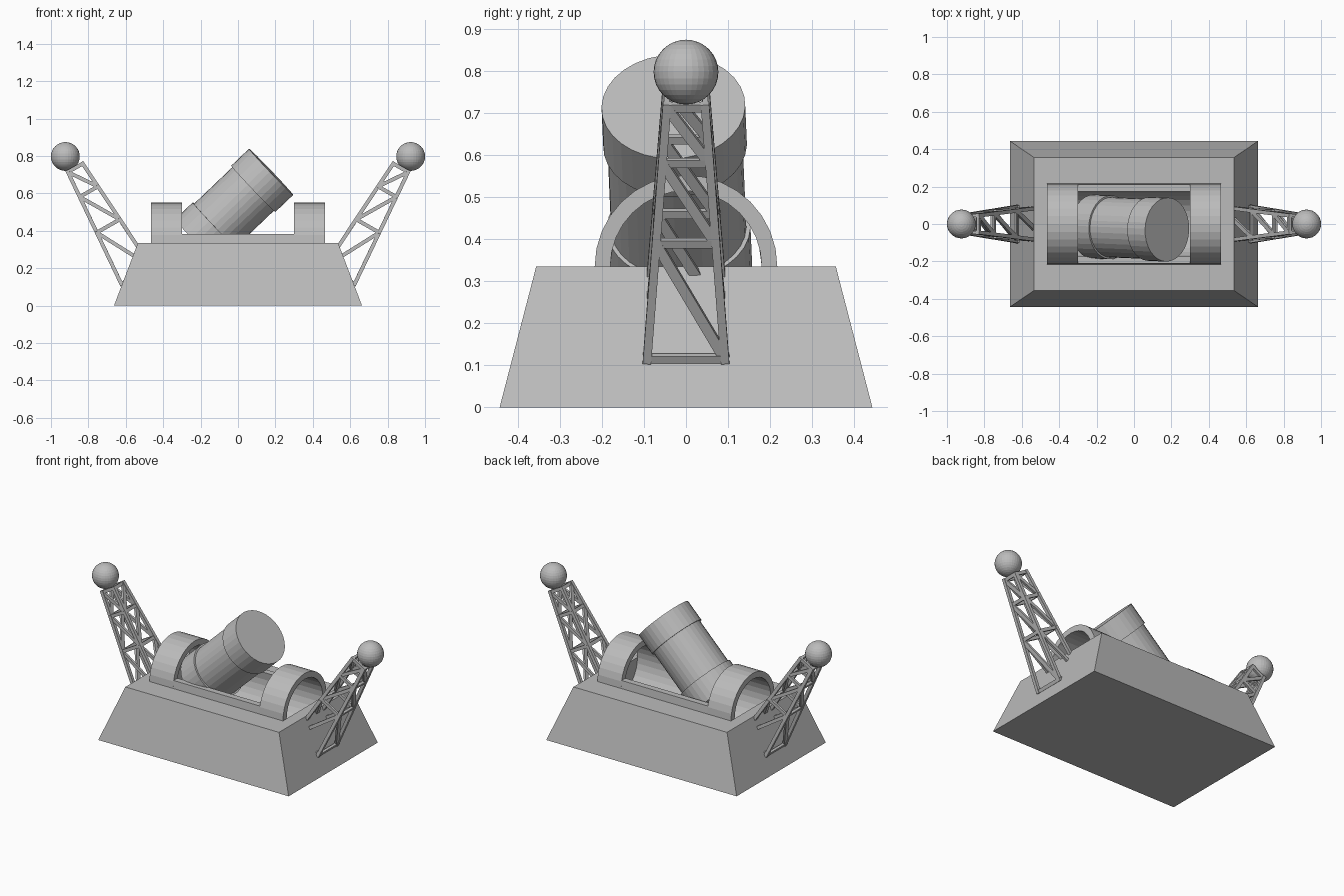
import bpy, bmesh, math
from mathutils import Vector, Matrix

if "Cube" in bpy.data.objects:
    bpy.data.objects.remove(bpy.data.objects["Cube"])

grey = bpy.data.materials.new("stone_grey")
grey.diffuse_color = (0.5, 0.5, 0.5, 1)
grey.use_nodes = True
grey.node_tree.nodes["Principled BSDF"].inputs["Base Color"].default_value = grey.diffuse_color


def finish(name, bm):
    bmesh.ops.recalc_face_normals(bm, faces=bm.faces)
    me = bpy.data.meshes.new(name)
    bm.to_mesh(me)
    bm.free()
    me.materials.append(grey)
    ob = bpy.data.objects.new(name, me)
    bpy.context.collection.objects.link(ob)
    return ob


def extrude_x(name, profile, x0, x1):
    """Extrude a (y, z) outline along x."""
    bm = bmesh.new()
    face = bm.faces.new([bm.verts.new((x0, y, z)) for y, z in profile])
    new = bmesh.ops.extrude_face_region(bm, geom=[face])["geom"]
    verts = [g for g in new if isinstance(g, bmesh.types.BMVert)]
    bmesh.ops.translate(bm, verts=verts, vec=(x1 - x0, 0, 0))
    return finish(name, bm)


def bar(bm, a, b, normal, width, thick):
    """Rectangular strut from a to b; thick is measured along normal."""
    d = b - a
    z = d.normalized()
    x = (normal - normal.dot(z) * z).normalized()
    y = z.cross(x)
    m = Matrix((x, y, z)).transposed().to_4x4()
    m.translation = (a + b) / 2
    bmesh.ops.create_cube(bm, size=1, matrix=m @ Matrix.Diagonal((thick, width, d.length, 1)))


# Sloped base block
DECK = 0.335
bm = bmesh.new()
lo = [bm.verts.new((0.663 * x, 0.443 * y, 0)) for x, y in ((-1, -1), (1, -1), (1, 1), (-1, 1))]
hi = [bm.verts.new((0.535 * x, 0.356 * y, DECK)) for x, y in ((-1, -1), (1, -1), (1, 1), (-1, 1))]
bm.faces.new(lo)
bm.faces.new(hi)
for i in range(4):
    j = (i + 1) % 4
    bm.faces.new((lo[i], lo[j], hi[j], hi[i]))
base = finish("base", bm)

# Round trough sunk in the deck
R_OUT, R_IN, SEG = 0.217, 0.18, 32
circle = [(R_IN * math.cos(2 * math.pi * i / SEG), DECK + R_IN * math.sin(2 * math.pi * i / SEG))
          for i in range(SEG)]
cutter = extrude_x("trough_cutter", circle, -0.464, 0.464)
cutter.hide_render = True
cutter.display_type = 'WIRE'
cut = base.modifiers.new("trough", 'BOOLEAN')
cut.operation = 'DIFFERENCE'
cut.solver = 'EXACT'
cut.object = cutter


def arc(r, a0, a1, n):
    return [(r * math.cos(a0 + (a1 - a0) * i / n), DECK + r * math.sin(a0 + (a1 - a0) * i / n))
            for i in range(n + 1)]


# Arched hoods at both ends, joined by low side rails
hood = arc(R_OUT, 0, math.pi, 16) + arc(R_IN, math.pi, 0, 16)
RAIL = 0.048
rail = arc(R_OUT, 0, math.asin(RAIL / R_OUT), 1) + arc(R_IN, math.asin(RAIL / R_IN), 0, 1)
for side, s in (("left", -1), ("right", 1)):
    extrude_x("hood_" + side, hood, 0.3 * s, 0.465 * s)
    extrude_x("rail_" + ("front" if s < 0 else "back"), [(s * y, z) for y, z in rail], -0.3, 0.3)

# Tilted barrel with wider muzzle and breech collars (radius, distance behind the muzzle)
steps = [(0.171, 0), (0.171, 0.132), (0.161, 0.132), (0.161, 0.416), (0.171, 0.416), (0.171, 0.548)]
axis = Vector((0.723, -0.03, 0.69)).normalized()
frame = axis.to_track_quat('Z', 'Y').to_matrix().to_4x4()
frame.translation = (0.177, -0.03, 0.715)
bm = bmesh.new()
rings = []
for r, dist in steps:
    rings.append([bm.verts.new(frame @ Vector((r * math.cos(2 * math.pi * i / SEG),
                                               r * math.sin(2 * math.pi * i / SEG), -dist)))
                  for i in range(SEG)])
for a, b in zip(rings, rings[1:]):
    for i in range(SEG):
        j = (i + 1) % SEG
        bm.faces.new((a[i], a[j], b[j], b[i]))
bm.faces.new(rings[0])
bm.faces.new(rings[-1])
finish("barrel", bm)

# Leaning lattice towers topped with balls
LEVELS = (0.015, 0.46, 0.77, 0.985)
for side, s in (("left", -1), ("right", 1)):
    foot, top = Vector((0.539 * s, 0, 0.153)), Vector((0.875 * s, 0, 0.745))
    up = (top - foot).normalized()
    across = Vector((0, 1, 0))
    out = Vector((up.z * s, 0, -up.x * s))

    def corner(o, a, t):
        half = 0.093 + (0.045 - 0.093) * t
        return foot.lerp(top, t) + (out * o + across * a) * half

    bm = bmesh.new()
    for o in (-1, 1):
        for a in (-1, 1):
            bar(bm, corner(o, a, 0), corner(o, a, 1), out, 0.02, 0.02)
    for k in (-1, 1):
        for t in LEVELS:
            bar(bm, corner(k, -1, t), corner(k, 1, t), out, 0.02, 0.014)
            bar(bm, corner(-1, k, t), corner(1, k, t), across, 0.02, 0.014)
        for t0, t1 in zip(LEVELS, LEVELS[1:]):
            bar(bm, corner(k, -s, t1), corner(k, s, t0), out, 0.025, 0.014)
            bar(bm, corner(1, k, t1), corner(-1, k, t0), across, 0.02, 0.014)
    finish("tower_" + side, bm)

    bm = bmesh.new()
    bmesh.ops.create_uvsphere(bm, u_segments=32, v_segments=16, radius=0.077,
                              matrix=Matrix.Translation((0.923 * s, 0, 0.797)))
    finish("ball_" + side, bm)
